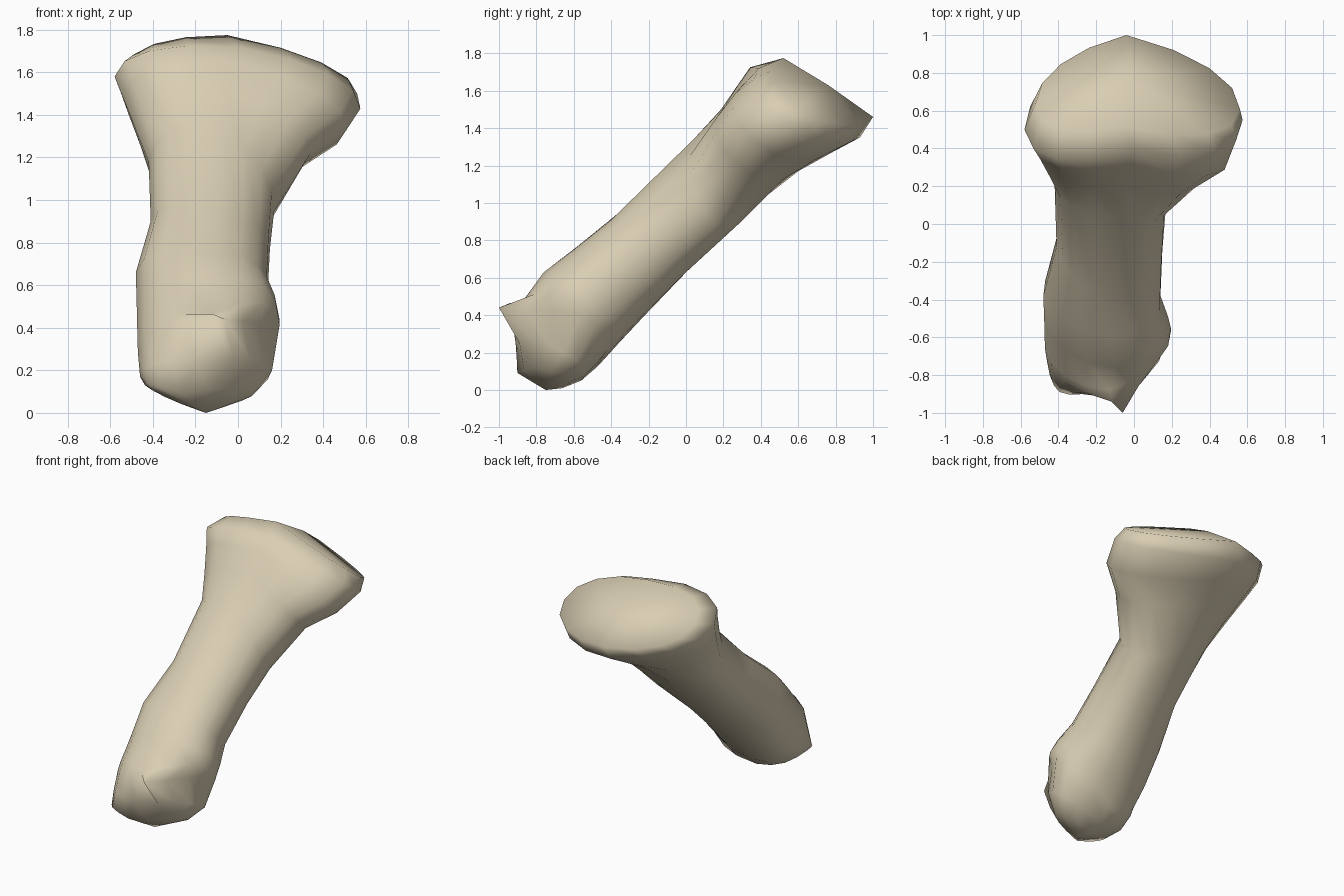
import bpy
import bmesh
import math
from mathutils import Vector

default_cube = bpy.data.objects.get("Cube")
if default_cube:
    bpy.data.objects.remove(default_cube, do_unlink=True)

SIDES = 16
ROUNDNESS = 0.92

# One warm ivory material for the whole bone
ivory = bpy.data.materials.new("ivory")
ivory.use_nodes = True
ivory.diffuse_color = (0.70, 0.62, 0.455, 1)
ivory.node_tree.nodes["Principled BSDF"].inputs["Base Color"].default_value = ivory.diffuse_color


def cross_section(bm, left, upper, right, lower):
    """Rounded section through its two side points, its upper and its lower point."""
    left, upper, right, lower = map(Vector, (left, upper, right, lower))
    centre = (upper + lower) / 2
    ring = []
    for step in range(SIDES):
        turn = math.tau * step / SIDES
        across, along = math.cos(turn), math.sin(turn)
        side = right if across > 0 else left
        edge = upper if along > 0 else lower
        point = centre + (side - centre) * abs(across) ** ROUNDNESS
        point += (edge - centre) * abs(along) ** ROUNDNESS
        ring.append(bm.verts.new(point))
    return ring


def bridge(bm, first, second):
    for i in range(SIDES):
        j = (i + 1) % SIDES
        bm.faces.new((first[i], first[j], second[j], second[i]))


def cap(bm, ring, tip):
    centre = bm.verts.new(tip)
    for i in range(SIDES):
        bm.faces.new((ring[i], ring[(i + 1) % SIDES], centre))


# Sections of the slanting bone, from the lower end to the head:
# -x side point, upper point, +x side point, lower point
lower_end = [
    ((-0.42, -0.81, 0.12), (-0.26, -0.90, 0.09), (0.07, -0.72, 0.10), (-0.18, -0.66, 0.01)),
    ((-0.46, -0.73, 0.17), (-0.20, -0.91, 0.24), (0.16, -0.65, 0.20), (-0.18, -0.56, 0.05)),
    ((-0.47, -0.67, 0.28), (-0.13, -0.92, 0.45), (0.195, -0.57, 0.41), (-0.18, -0.48, 0.12)),
    ((-0.472, -0.64, 0.33), (-0.13, -0.88, 0.465), (0.195, -0.55, 0.44), (-0.18, -0.46, 0.14)),
]
shaft = [
    ((-0.475, -0.52, 0.47), (-0.11, -0.76, 0.63), (0.18, -0.49, 0.48), (-0.18, -0.36, 0.25)),
    ((-0.48, -0.38, 0.66), (-0.10, -0.60, 0.75), (0.14, -0.38, 0.57), (-0.17, -0.21, 0.41)),
    ((-0.41, -0.12, 0.90), (-0.09, -0.41, 0.90), (0.15, -0.14, 0.77), (-0.15, -0.01, 0.62)),
    ((-0.42, 0.20, 1.18), (-0.08, 0.04, 1.34), (0.17, 0.10, 0.95), (-0.12, 0.33, 0.96)),
]
head = [
    ((-0.48, 0.32, 1.33), (-0.05, 0.21, 1.52), (0.34, 0.26, 1.22), (-0.09, 0.60, 1.17)),
    ((-0.54, 0.43, 1.48), (-0.02, 0.32, 1.65), (0.51, 0.37, 1.33), (-0.06, 0.78, 1.27)),
    ((-0.58, 0.50, 1.58), (0.0, 0.39, 1.72), (0.575, 0.55, 1.43), (-0.04, 0.93, 1.35)),
    ((-0.52, 0.64, 1.62), (-0.05, 0.52, 1.775), (0.56, 0.61, 1.50), (-0.04, 1.00, 1.46)),
]
bone = bmesh.new()
rings = [cross_section(bone, *section) for section in lower_end + shaft + head]

# Pointed spur: pull one corner out and run a straight ledge to the +x side
ledge, below = rings[2], rings[1]
ledge[3].co = (-0.06, -1.0, 0.44)
ledge[4].co = (-0.12, -0.94, 0.465)
for i in (1, 2):
    ledge[i].co = ledge[0].co.lerp(ledge[3].co, i / 3)
below[3].co = (-0.02, -0.89, 0.25)

for first, second in zip(rings, rings[1:]):
    bridge(bone, first, second)
cap(bone, rings[0], (-0.15, -0.75, 0.0))
cap(bone, rings[-1], (0.0, 0.76, 1.63))
bmesh.ops.recalc_face_normals(bone, faces=bone.faces)

# Smooth-shaded finished part
mesh = bpy.data.meshes.new("bone")
bone.to_mesh(mesh)
bone.free()
mesh.materials.append(ivory)
part = bpy.data.objects.new("bone", mesh)
bpy.context.collection.objects.link(part)
bpy.ops.object.select_all(action="DESELECT")
bpy.context.view_layer.objects.active = part
part.select_set(True)
bpy.ops.object.shade_smooth_by_angle(angle=math.radians(100))
